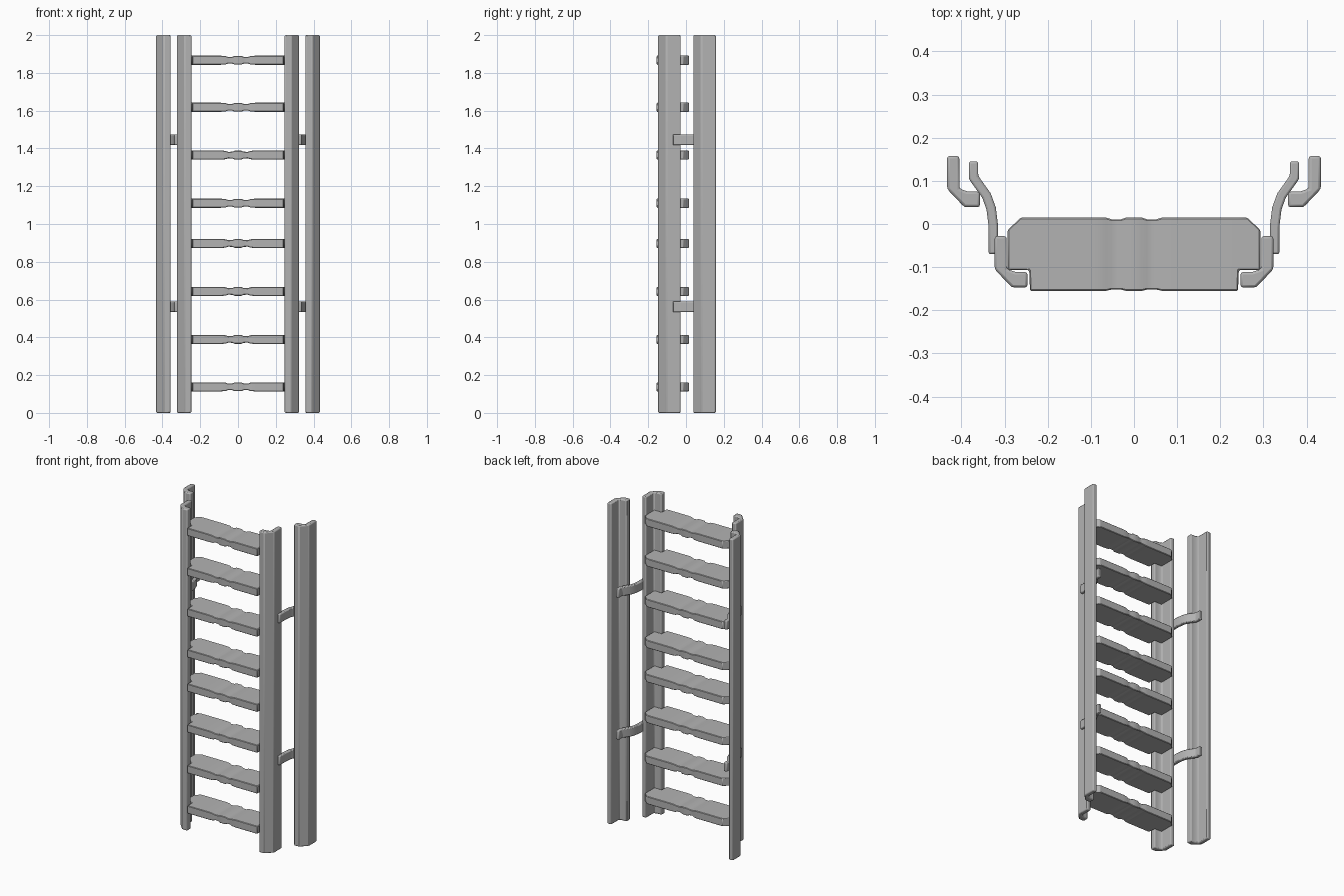
import bpy, bmesh, math
from mathutils import Vector

cube = bpy.data.objects.get("Cube")
if cube:
    bpy.data.objects.remove(cube, do_unlink=True)

grey = bpy.data.materials.new("metal_grey")
grey.use_nodes = True
grey.diffuse_color = (0.45, 0.45, 0.45, 1)
grey.node_tree.nodes["Principled BSDF"].inputs["Base Color"].default_value = grey.diffuse_color


def finish(name, bm, bevel, segments=2):
    """Turn a bmesh into a bevelled, edge-sharp smooth object."""
    bmesh.ops.recalc_face_normals(bm, faces=bm.faces)
    mesh = bpy.data.meshes.new(name)
    bm.to_mesh(mesh)
    bm.free()
    mesh.materials.append(grey)
    obj = bpy.data.objects.new(name, mesh)
    bpy.context.collection.objects.link(obj)
    mod = obj.modifiers.new("soft_edges", "BEVEL")
    mod.width, mod.segments = bevel, segments
    mod.limit_method, mod.angle_limit = "ANGLE", math.radians(25)
    bpy.ops.object.select_all(action="DESELECT")
    obj.select_set(True)
    bpy.context.view_layer.objects.active = obj
    bpy.ops.object.shade_smooth_by_angle(angle=math.radians(35))
    return obj


def prism(name, outline, z0, z1, bevel):
    """Extrude a plan outline straight up."""
    bm = bmesh.new()
    base = bm.faces.new([bm.verts.new((x, y, z0)) for x, y in outline])
    top = bmesh.ops.extrude_face_region(bm, geom=[base])
    verts = [v for v in top["geom"] if isinstance(v, bmesh.types.BMVert)]
    bmesh.ops.translate(bm, verts=verts, vec=(0, 0, z1 - z0))
    return finish(name, bm, bevel)


def ribbon(path, half):
    """Outline of a strip of even thickness around a plan path."""
    pts = [Vector(p) for p in path]
    left, right = [], []
    for i, p in enumerate(pts):
        a = (p - pts[max(i - 1, 0)]).normalized()
        b = (pts[min(i + 1, len(pts) - 1)] - p).normalized()
        t = (a + b).normalized()
        n = Vector((-t.y, t.x)) * half / max(t.dot(b if b.length else a), 0.5)
        left.append(p + n)
        right.append(p - n)
    return left + right[::-1]


# Angled rails and their connecting brackets
rail = [(0.295, -0.028), (0.323, -0.028), (0.323, -0.105), (0.283, -0.147),
        (0.247, -0.147), (0.247, -0.111), (0.275, -0.111), (0.295, -0.119 + 0.015)]
bracket = ribbon([(0.372, 0.145), (0.372, 0.108), (0.342, 0.066), (0.331, 0.036),
                  (0.326, -0.005), (0.326, -0.07)], 0.011)
for side, s in (("left", 1), ("right", -1)):
    prism(f"{side}_inner_rail", [(s * x, y) for x, y in rail], 0, 2, 0.006)
    prism(f"{side}_outer_rail", [(s * (x + 0.11), y + 0.186) for x, y in rail], 0, 2, 0.006)
    for label, z in (("lower", 0.562), ("upper", 1.446)):
        prism(f"{side}_{label}_bracket", [(s * x, y) for x, y in bracket],
              z - 0.028, z + 0.028, 0.005)

# Steps: x, front y, back y, half height, with worn waists beside the centre
half_step = [(0.018, -0.155, 0.015, 0.023), (0.03, -0.152, 0.011, 0.018),
             (0.052, -0.152, 0.011, 0.017), (0.065, -0.155, 0.015, 0.022),
             (0.09, -0.155, 0.015, 0.024), (0.241, -0.155, 0.015, 0.024),
             (0.243, -0.107, 0.015, 0.024), (0.262, -0.107, 0.015, 0.024),
             (0.293, -0.107, -0.014, 0.024)]
stations = [(-x, f, b, h) for x, f, b, h in reversed(half_step)] + half_step


def step(name, z):
    bm = bmesh.new()
    rings = [[bm.verts.new((x, y, z + dz)) for y, dz in ((f, -h), (b, -h), (b, h), (f, h))]
             for x, f, b, h in stations]
    for r, q in zip(rings, rings[1:]):
        for i in range(4):
            j = (i + 1) % 4
            bm.faces.new((r[i], r[j], q[j], q[i]))
    bm.faces.new(rings[0])
    bm.faces.new(rings[-1])
    return finish(name, bm, 0.003, 1)


for i, z in enumerate((0.138, 0.389, 0.643, 0.897, 1.11, 1.365, 1.618, 1.867)):
    step(f"step_{i + 1}", z)
